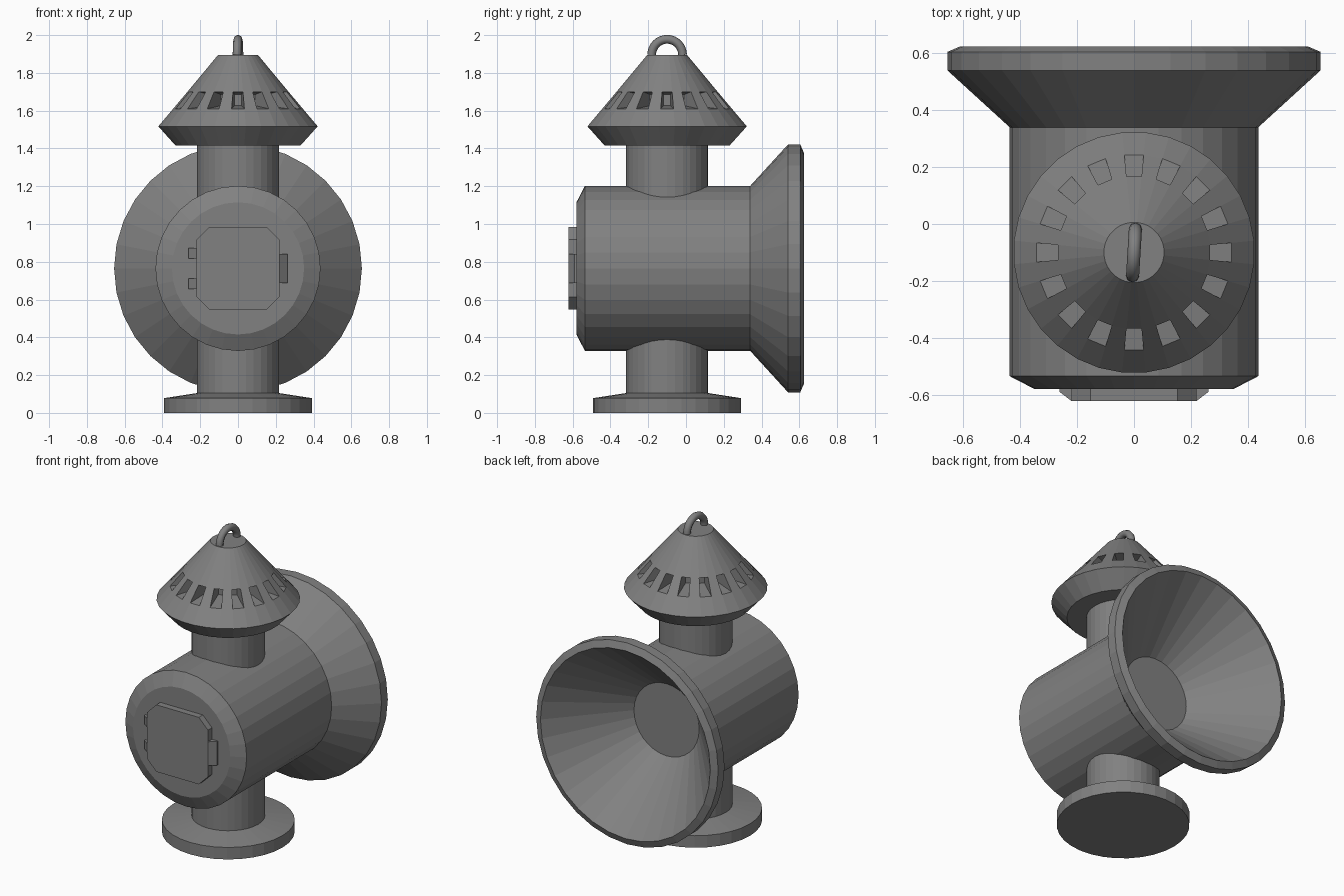
import bpy, bmesh, math
from mathutils import Matrix

if "Cube" in bpy.data.objects:
    bpy.data.objects.remove(bpy.data.objects["Cube"])

N = 32
CY = -0.10      # y of the vertical stack
CZ = 0.765      # z of the horizontal drum axis

iron = bpy.data.materials.new("dark_iron")
iron.diffuse_color = (0.22, 0.22, 0.22, 1)
iron.use_nodes = True
iron.node_tree.nodes["Principled BSDF"].inputs["Base Color"].default_value = iron.diffuse_color


def finish(name, bm):
    bmesh.ops.recalc_face_normals(bm, faces=bm.faces)
    me = bpy.data.meshes.new(name)
    bm.to_mesh(me)
    bm.free()
    me.materials.append(iron)
    ob = bpy.data.objects.new(name, me)
    bpy.context.collection.objects.link(ob)
    return ob


def lathe(name, profile, matrix, phase=0.0, edit=None):
    """Closed solid of revolution about local z from (radius, height) points."""
    bm = bmesh.new()
    rings = [[bm.verts.new((r * math.cos(a), r * math.sin(a), h))
              for a in (2 * math.pi * (i + phase) / N for i in range(N))]
             for r, h in profile]
    strips = []
    for lo, hi in zip(rings, rings[1:]):
        strips.append([bm.faces.new((lo[i], lo[(i + 1) % N], hi[(i + 1) % N], hi[i]))
                       for i in range(N)])
    bm.faces.new(rings[0][::-1])
    bm.faces.new(rings[-1])
    if edit:
        edit(bm, strips)
    bm.transform(matrix)
    return finish(name, bm)


def prism(name, outline, y0, y1):
    """Extrude an (x, z) outline along y."""
    bm = bmesh.new()
    a = [bm.verts.new((x, y0, z)) for x, z in outline]
    b = [bm.verts.new((x, y1, z)) for x, z in outline]
    n = len(outline)
    bm.faces.new(a)
    bm.faces.new(b[::-1])
    for i in range(n):
        bm.faces.new((a[i], b[i], b[(i + 1) % n], a[(i + 1) % n]))
    return finish(name, bm)


def lug(name, side, z0, z1):
    """Small block beside the door with a sloped outer corner."""
    bm = bmesh.new()
    pts = [(0.21, -0.57), (0.262, -0.57), (0.262, -0.59), (0.22, -0.622), (0.21, -0.622)]
    vs = [bm.verts.new((side * x, y, z0)) for x, y in pts]
    f = bm.faces.new(vs)
    ret = bmesh.ops.extrude_face_region(bm, geom=[f])
    for v in ret['geom']:
        if isinstance(v, bmesh.types.BMVert):
            v.co.z = z1
    return finish(name, bm)


stack = Matrix.Translation((0, CY, 0))
along_y = Matrix.Translation((0, 0, CZ)) @ Matrix.Rotation(-math.pi / 2, 4, 'X')

# Drum with flared, hollow reflector horn
lathe("lamp_body", [(0.35, -0.58), (0.437, -0.535), (0.437, 0.34), (0.656, 0.54),
                    (0.656, 0.605), (0.612, 0.624), (0.235, 0.20)], along_y)

# Foot and necks
lathe("base", [(0.392, 0), (0.392, 0.078), (0.217, 0.105), (0.217, 0.395)], stack)
lathe("chimney_neck", [(0.217, 1.135), (0.217, 1.43)], stack)


# Vent cap: every second facet of the middle band is pushed in as a pocket
def vents(bm, strips):
    for f in strips[2][1::2]:
        vs = bmesh.ops.extrude_discrete_faces(bm, faces=[f])['faces'][0].verts
        for v in vs:
            r = math.hypot(v.co.x, v.co.y)
            k = 0.19 / r
            v.co.x *= k
            v.co.y *= k
            v.co.z = 1.627 if v.co.z < 1.65 else 1.685


lathe("vent_cap", [(0.332, 1.415), (0.424, 1.517), (0.345, 1.61), (0.269, 1.70),
                   (0.106, 1.895)], stack, 0.5, vents)

# Carrying ring on top
cu = bpy.data.curves.new("ring", 'CURVE')
cu.dimensions = '3D'
cu.bevel_depth = 0.023
cu.bevel_resolution = 2
cu.materials.append(iron)
sp = cu.splines.new('POLY')
STEPS = 16
sp.points.add(STEPS)
for i, p in enumerate(sp.points):
    a = math.pi * i / STEPS
    c = 0.082 * math.cos(a)
    p.co = (0.06 * c, CY + c, 1.895 + 0.083 * math.sin(a), 1)
ring = bpy.data.objects.new("top_ring", cu)
bpy.context.collection.objects.link(ring)

# Rear door with clipped corners, hinges and latch
w, h, c = 0.219, 0.218, 0.066
prism("door", [(x, z + CZ) for x, z in
               [(w, h - c), (w - c, h), (c - w, h), (-w, h - c),
                (-w, c - h), (c - w, -h), (w - c, -h), (w, c - h)]], -0.622, -0.575)
lug("latch", 1, 0.688, 0.842)
lug("hinge_upper", -1, 0.818, 0.874)
lug("hinge_lower", -1, 0.656, 0.712)
